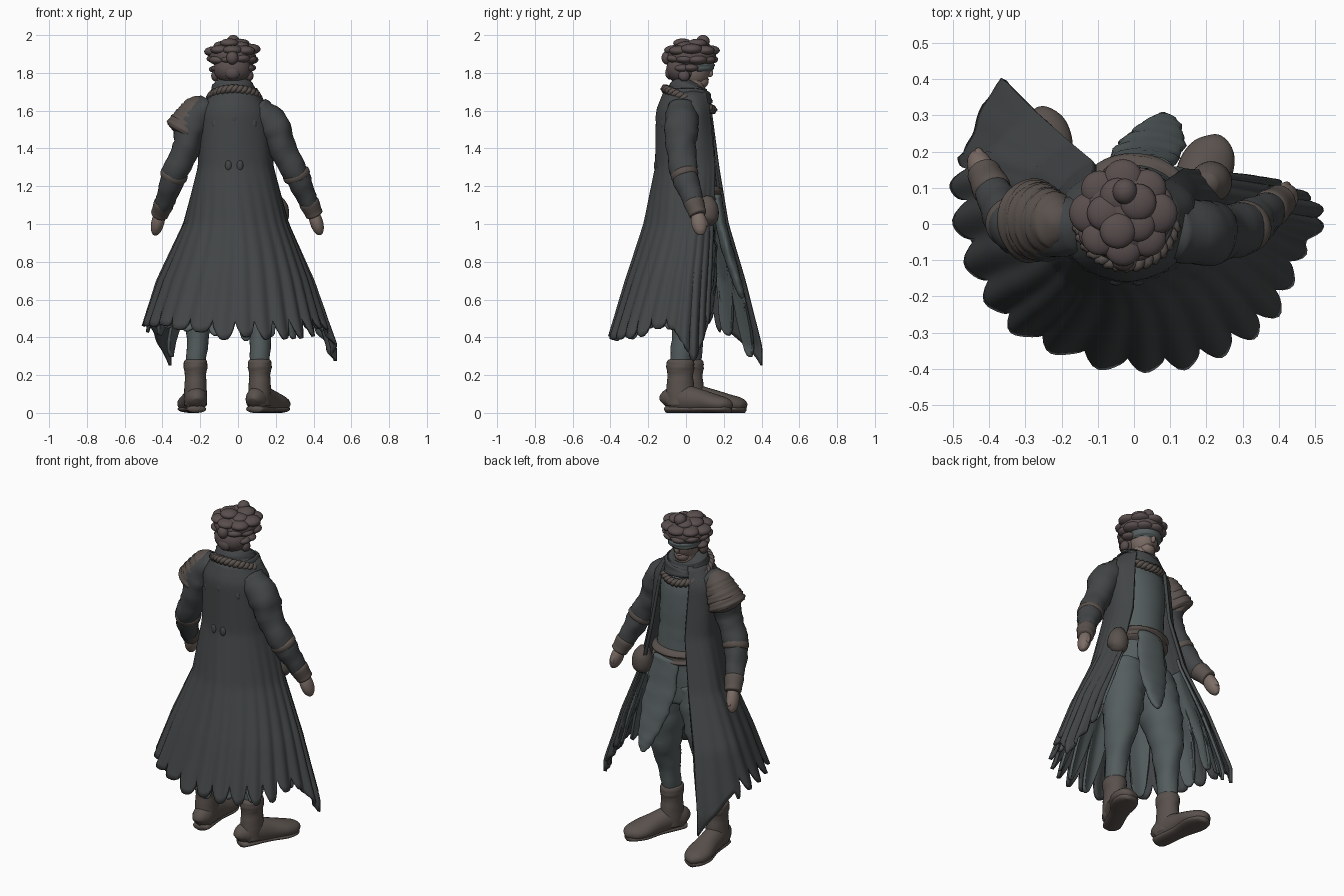
import bpy, bmesh, math, random
from mathutils import Vector, Matrix

if "Cube" in bpy.data.objects:
    bpy.data.objects.remove(bpy.data.objects["Cube"])
random.seed(4)
pi = math.pi


def mat(name, c):
    m = bpy.data.materials.new(name)
    m.diffuse_color = (*c, 1)
    m.use_nodes = True
    m.node_tree.nodes["Principled BSDF"].inputs["Base Color"].default_value = m.diffuse_color
    return m


CLOTH = mat("dark_cloth", (0.055, 0.06, 0.062))
LEATHER = mat("leather", (0.10, 0.082, 0.073))
TEAL = mat("worn_teal", (0.09, 0.11, 0.112))
HAIR = mat("wrap", (0.10, 0.075, 0.075))
SKIN = mat("skin", (0.2, 0.15, 0.13))


def finish(name, bm, m):
    bmesh.ops.recalc_face_normals(bm, faces=bm.faces)
    me = bpy.data.meshes.new(name)
    bm.to_mesh(me)
    bm.free()
    for p in me.polygons:
        p.use_smooth = True
    me.materials.append(m)
    ob = bpy.data.objects.new(name, me)
    bpy.context.collection.objects.link(ob)
    return ob


def spline(pts, t):
    """Catmull-Rom through tuples of any length, t in 0..1"""
    n = len(pts) - 1
    i = min(int(t * n), n - 1)
    f = t * n - i
    a, b, c, d = (pts[max(0, min(n, i + k))] for k in (-1, 0, 1, 2))
    return [0.5 * (2*q + (r-p)*f + (2*p-5*q+4*r-s)*f*f + (3*q-p-3*r+s)*f**3)
            for p, q, r, s in zip(a, b, c, d)]


def loft_into(bm, pts, sides=24, sub=5, wrinkle=0.0, closed=False):
    """Rings (x, y, z, rx, ry) swept along a smooth path"""
    n = (len(pts) - 1) * sub
    P = [spline(pts, k / n) for k in range(n + 1)]
    C = [Vector(p[:3]) for p in P]
    rings = []
    for k, p in enumerate(P):
        t = (C[min(k+1, n)] - C[max(k-1, 0)]).normalized()
        ref = Vector((0, 0, 1)) if closed else Vector((1, 0, 0))
        s = (ref - t * ref.dot(t)).normalized()
        u = t.cross(s)
        ring = []
        for j in range(sides):
            a = 2 * pi * j / sides
            w = 1 + wrinkle * math.sin(k * 1.7 + 2 * math.sin(a + k * 0.3)) * math.sin(a * 2 + k * .5)
            ring.append(bm.verts.new(C[k] + s*math.cos(a)*max(p[3], .003)*w + u*math.sin(a)*max(p[4], .003)*w))
        rings.append(ring)
    for r0, r1 in zip(rings, rings[1:]):
        for j in range(sides):
            bm.faces.new((r0[j], r0[(j+1) % sides], r1[(j+1) % sides], r1[j]))
    for k, d in ((0, -1), (n, 1)):
        t = (C[max(k, 1)] - C[max(k, 1) - 1]).normalized() * d
        pole = bm.verts.new(C[k] + t * 0.4 * max(0, min(P[k][3:5])))
        for j in range(sides):
            bm.faces.new((rings[k][j], rings[k][(j+1) % sides], pole))


def loft(name, pts, m, **kw):
    bm = bmesh.new()
    loft_into(bm, pts, **kw)
    return finish(name, bm, m)


def blobs(name, items, m):
    bm = bmesh.new()
    for x, y, z, a, b, c in items:
        bmesh.ops.create_icosphere(bm, subdivisions=3, radius=1,
                                   matrix=Matrix.Translation((x, y, z)) @ Matrix.Diagonal((a, b, c, 1)))
    return finish(name, bm, m)


# cloak outlines from left front edge, round the back, to right front edge
LEVELS = [
    (1.70, [(-.08, .10), (-.13, .03), (-.11, -.07), (-.02, -.11), (.07, -.07), (.10, .03), (.06, .10)]),
    (1.60, [(-.11, .13), (-.19, .06), (-.16, -.09), (-.02, -.15), (.12, -.09), (.16, .05), (.09, .12)]),
    (1.30, [(-.11, .17), (-.20, .08), (-.17, -.09), (-.02, -.155), (.14, -.09), (.18, .06), (.13, .15)]),
    (1.00, [(-.17, .22), (-.28, .11), (-.21, -.12), (0, -.215), (.20, -.12), (.26, .04), (.20, .14)]),
    (0.70, [(-.27, .31), (-.42, .13), (-.30, -.20), (.02, -.31), (.29, -.20), (.39, .01), (.32, .13)]),
    (0.35, [(-.36, .40), (-.53, .08), (-.38, -.29), (.05, -.41), (.38, -.28), (.51, .0), (.42, .12)])]
HEM = [(.25,), (.48,), (.43,), (.40,), (.42,), (.43,), (.50,)]


def cloak_layer(name, m, strips, notch, ztop, scale, lift, thick):
    bm = bmesh.new()
    nu, nv = strips * 9, 44
    offs = [random.uniform(-.03, .03) for _ in range(strips + 1)]
    grid = []
    for i in range(nu + 1):
        u = i / nu
        cols = [(z, spline(r, u)) for z, r in LEVELS]
        k = abs(math.sin(pi * u * strips))
        hem = spline(HEM, u)[0] + lift + notch * (1 - k) ** 1.6 + offs[int(u * strips)] * k
        if scale > .95:      # long pointed corners at both front panels
            hem = min(hem, .27 + 2.0 * abs(u - .87)) if abs(u - .87) < .08 else hem
            hem = .25 + 1.9 * u if u < .12 else hem
        col = []
        for j in range(nv + 1):
            z = ztop + (hem - ztop) * j / nv
            q = 0
            while q < len(cols) - 2 and z < cols[q + 1][0]:
                q += 1
            f = max(0, min(1, (cols[q][0] - z) / (cols[q][0] - cols[q+1][0])))
            x, y = (a + (b - a) * f for a, b in zip(cols[q][1], cols[q+1][1]))
            amp = .024 * min(1, u / .25)
            fold = 1 + max(0, 1.35 - z) * amp * math.sin(2 * pi * u * strips - 1.5 + 1.2 * math.sin(z * 5))
            col.append(bm.verts.new((x*fold*scale, .03 + (y-.03)*fold*scale, z)))
        grid.append(col)
    for a, b in zip(grid, grid[1:]):
        for j in range(nv):
            bm.faces.new((a[j], a[j+1], b[j+1], b[j]))
    ob = finish(name, bm, m)
    s = ob.modifiers.new("thickness", 'SOLIDIFY')
    s.thickness, s.offset = thick, 0
    return ob


cloak_layer("cloak", CLOTH, 21, .085, 1.70, 1.0, 0, .018)
cloak_layer("cloak_tattered_lining", TEAL, 15, .33, 1.05, .92, .0, .016)

# torso, tunic, sash
loft("tunic_torso", [(-.02, .02, .88, .20, .13), (-.01, .03, 1.02, .17, .13), (0, .04, 1.17, .145, .125),
                     (-.01, .02, 1.30, .15, .135), (-.02, .01, 1.48, .16, .135), (-.02, 0, 1.60, .16, .12),
                     (-.02, 0, 1.67, .12, .09), (-.025, .02, 1.72, .08, .075)], TEAL, sides=40, wrinkle=.015)
loft("belt_sash", [(.0, .045, 1.11, .135, .12), (0, .045, 1.13, .165, .145), (0, .045, 1.155, .155, .135),
                   (0, .045, 1.18, .17, .15), (0, .045, 1.20, .14, .125)], LEATHER, sides=40, wrinkle=.02)
loft("hanging_sash", [(.02, .16, 1.15, .08, .03), (.03, .185, 1.0, .095, .03), (.05, .22, .86, .09, .03),
                      (.07, .26, .73, .065, .025), (.08, .285, .65, .04, .02), (.08, .30, .61, .012, .01)],
     TEAL, wrinkle=.08)
loft("side_pouch", [(.20, .11, 1.14, .03, .03), (.21, .115, 1.09, .055, .055), (.215, .115, 1.03, .055, .055),
                    (.22, .11, 1.0, .03, .03)], LEATHER)

# legs and boots: hip, knee, ankle, then heel and toe on the ground
LEGS = [("left", (-.10, .03), (-.19, .05), (-.225, .02), (-.255, .315)),
        ("right", (.09, .03), (.12, .03), (.115, -.03), (.235, .235))]
for side, hip, knee, ank, toe in LEGS:
    loft(side + "_trouser_leg", [(*hip, .98, .12, .12), (*[(a+b)/2 for a, b in zip(hip, knee)], .80, .12, .125),
                                 (*knee, .60, .095, .10), (knee[0]*.4+ank[0]*.6, knee[1]*.4+ank[1]*.6, .42, .062, .07),
                                 (*ank, .24, .05, .055)], TEAL, wrinkle=.07)
    loft(side + "_boot_shaft", [(*ank, .285, .045, .05), (*ank, .275, .06, .07), (*ank, .24, .063, .074),
                                (*ank, .20, .056, .068), (*ank, .12, .06, .075), (*ank, .04, .06, .075)], LEATHER, wrinkle=.02)
    d = Vector((toe[0]-ank[0], toe[1]-ank[1])).normalized()
    heel = Vector(ank) - d * .08
    L = (Vector(toe) - heel).length

    def station(f, w, h, z0=0.0):
        p = heel + d * L * f
        return (p.x, p.y, z0 + h, w, h)
    loft(side + "_boot_foot", [station(.0, .03, .045), station(.06, .055, .065), station(.25, .06, .075),
                               station(.5, .064, .064), station(.75, .076, .05), station(.92, .06, .04),
                               station(.99, .025, .025)], LEATHER)
    loft(side + "_boot_sole", [station(.0, .03, .018), station(.07, .052, .02), station(.45, .054, .02),
                               station(.75, .074, .02), station(.93, .056, .02), station(1, .022, .016)], LEATHER)

# sleeves, cuffs and hands
ARMS = [("left", [(-.15, 0, 1.63), (-.245, -.01, 1.53), (-.275, -.02, 1.40), (-.335, .0, 1.27), (-.375, .06, 1.15),
                  (-.412, .135, 1.06)], (-.44, .185, .945)),
        ("right", [(.10, -.02, 1.61), (.19, -.025, 1.52), (.235, -.025, 1.40), (.305, -.01, 1.27), (.355, .025, 1.16),
                   (.40, .06, 1.06)], (.435, .08, .945))]
RAD = [.07, .085, .072, .068, .054, .04]
for side, path, tip in ARMS:
    loft(side + "_sleeve", [(*p, r, r * 1.08) for p, r in zip(path, RAD)], CLOTH, wrinkle=.07)
    e, w, t = Vector(path[4]), Vector(path[5]), Vector(tip)
    el = Vector(path[3])
    loft(side + "_elbow_band", [(*el.lerp(e, f), r, r) for f, r in ((-.1, .06), (.02, .073), (.2, .071), (.3, .055))], LEATHER)
    loft(side + "_cuff", [(*e.lerp(w, f), r, r) for f, r in ((.35, .045), (.5, .054), (.9, .048), (1.1, .046), (1.15, .03))], LEATHER)
    loft(side + "_hand", [(*w.lerp(t, f), a, b) for f, a, b in
                          ((0, .028, .03), (.3, .034, .04), (.6, .033, .04), (.85, .025, .03), (1, .012, .016))], SKIN)
    loft(side + "_thumb", [(*(w.lerp(t, f) + Vector((0, y, 0))), .013, .015) for f, y in
                           ((.15, .015), (.4, .03), (.65, .03))], SKIN, sides=12)

# layered pauldron on the left shoulder
D = Vector((-.48, .03, -.87))
for i, (r, f) in enumerate([(.08, 0), (.09, .04), (.098, .08)]):
    c = Vector((-.20, .005, 1.65)) + D * f
    loft("pauldron_layer_%d" % (i + 1), [(*(c + D*s), r*q, r*q*1.12) for s, q in
         ((-.015, .4), (.02, .8), (.06, .97), (.10, 1.04), (.115, .85))], LEATHER, sides=30, wrinkle=.05)

# collar, rope scarf and back studs
loft("collar", [(-.02, .01, 1.64, .14, .13), (-.02, .01, 1.675, .135, .125), (-.025, .01, 1.70, .12, .11),
                (-.025, .015, 1.735, .11, .095), (-.025, .02, 1.75, .085, .08)], CLOTH, sides=36, wrinkle=.03)
bm = bmesh.new()
for ph in (0, pi):
    pts = []
    for k in range(97):
        a = 2 * pi * k / 96
        R = .128 + .011 * math.cos(a * 16 + ph)
        pts.append((-.02 + R*math.cos(a), .015 + R*math.sin(a)*.98,
                    1.66 - .055*math.sin(a) + .011*math.sin(a * 16 + ph), .015, .015))
    loft_into(bm, pts, sides=10, sub=1, closed=True)
finish("rope_scarf", bm, LEATHER)
blobs("back_studs", [(x, y, z, .018, .012, .028) for x, y, z in
      ((-.12, -.122, 1.53), (-.07, -.14, 1.55), (-.02, -.15, 1.56), (.03, -.14, 1.55), (.08, -.122, 1.53),
       (-.05, -.158, 1.31), (.01, -.158, 1.31))], CLOTH)

# head: face, nose, blindfold
loft("neck", [(-.025, .03, 1.66, .07, .07), (-.028, .04, 1.72, .06, .06), (-.03, .04, 1.80, .06, .06)], SKIN)
blobs("face", [(-.03, .04, 1.83, .08, .09, .11), (-.03, .075, 1.755, .045, .045, .04),
               (-.03, .128, 1.80, .013, .016, .022), (-.03, .108, 1.765, .022, .014, .008)], SKIN)
loft("blindfold", [(-.03, .045, z, r, r * 1.1) for z, r in ((1.81, .08), (1.818, .092), (1.845, .096), (1.86, .08))],
     TEAL, sides=32, wrinkle=.03)

# wrapped, knotted head covering: tiers of flat rolled lumps
items = [(-.03, .03, 1.89, .125, .13, .075), (-.03, -.02, 1.82, .10, .085, .08)]
for n, R, z, s, a0, a1 in ((8, .092, 1.92, .054, 0, 2), (9, .088, 1.875, .05, .1, 2.1),
                           (7, .085, 1.82, .042, 1.02, 1.98), (5, .05, 1.95, .05, .2, 2.2)):
    for k in range(n):
        a = pi * (a0 + (a1 - a0) * k / (n if a1 - a0 == 2 else n - 1))
        q = s * random.uniform(.92, 1.1)
        items.append((-.03 + R*math.cos(a), .03 + R*math.sin(a)*1.02, z + random.uniform(-.008, .008), q, q, q * .5))
items += [(-.025, .09, 1.967, .034, .036, .034), (-.03, -.10, 1.88, .032, .03, .036),
          (-.03, -.085, 1.80, .04, .025, .035), (-.12, .0, 1.785, .022, .03, .03), (.06, -.01, 1.785, .022, .03, .03)]
blobs("head_wrap", items, HAIR)
